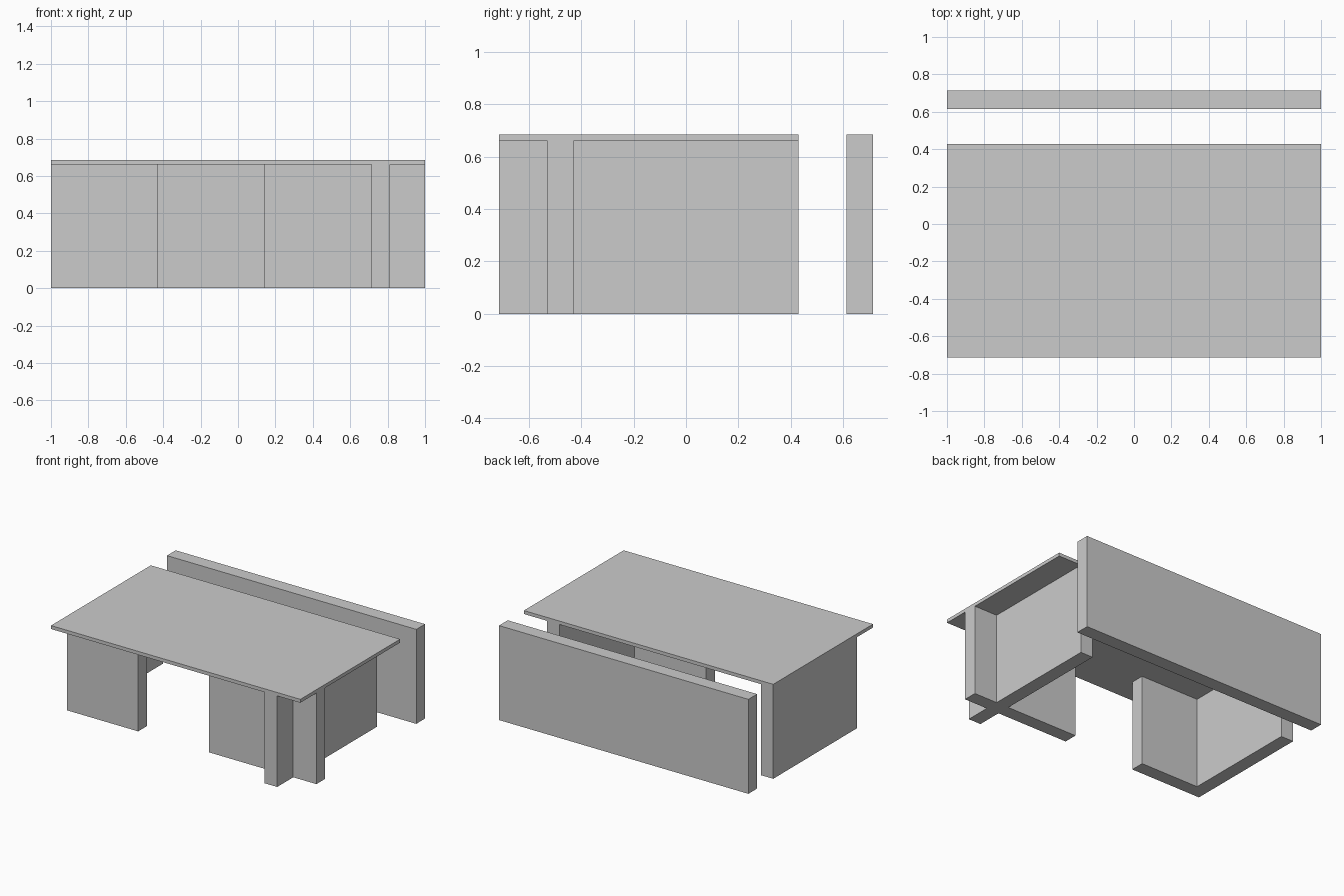
import bpy, bmesh

if "Cube" in bpy.data.objects:
    bpy.data.objects.remove(bpy.data.objects["Cube"])

T = 0.10          # wall thickness
WALL_H = 0.66     # underside of roof
TOP = 0.685       # top of roof and garden wall
FRONT, BACK = -0.714, 0.429
W0, W1 = -0.53, -0.43   # front wall faces
CX = 0.714        # inner face of cross wall


def extrude_plan(name, plan, z0, z1):
    """Extrude a counter-clockwise floor plan between two heights."""
    bm = bmesh.new()
    base = bm.faces.new([bm.verts.new((x, y, z0)) for x, y in plan])
    ext = bmesh.ops.extrude_face_region(bm, geom=[base], use_keep_orig=True)
    top = [v for v in ext["geom"] if isinstance(v, bmesh.types.BMVert)]
    bmesh.ops.translate(bm, verts=top, vec=(0, 0, z1 - z0))
    bmesh.ops.recalc_face_normals(bm, faces=bm.faces)
    mesh = bpy.data.meshes.new(name)
    bm.to_mesh(mesh)
    bm.free()
    obj = bpy.data.objects.new(name, mesh)
    bpy.context.collection.objects.link(obj)
    return obj


def rect(x0, x1, y0, y1):
    return [(x0, y0), (x1, y0), (x1, y1), (x0, y1)]


# Flat roof slab
extrude_plan("roof_slab", rect(-1, 1, FRONT, BACK), WALL_H, TOP)

# Free-standing wall behind the pavilion
extrude_plan("rear_wall", rect(-1, 1, 0.714 - T, 0.714), 0, TOP)

# L-shaped corner wall on the left
extrude_plan("left_corner_wall", [
    (-1, W0), (-0.43, W0), (-0.43, W1), (-1 + T, W1),
    (-1 + T, BACK), (-1, BACK)], 0, WALL_H)

# Cross-shaped wall on the right
extrude_plan("right_cross_wall", [
    (0.14, W0), (CX, W0), (CX, FRONT), (CX + T, FRONT), (CX + T, W0), (1, W0),
    (1, W1), (CX + T, W1), (CX + T, BACK), (CX, BACK), (CX, W1), (0.14, W1)],
    0, WALL_H)
